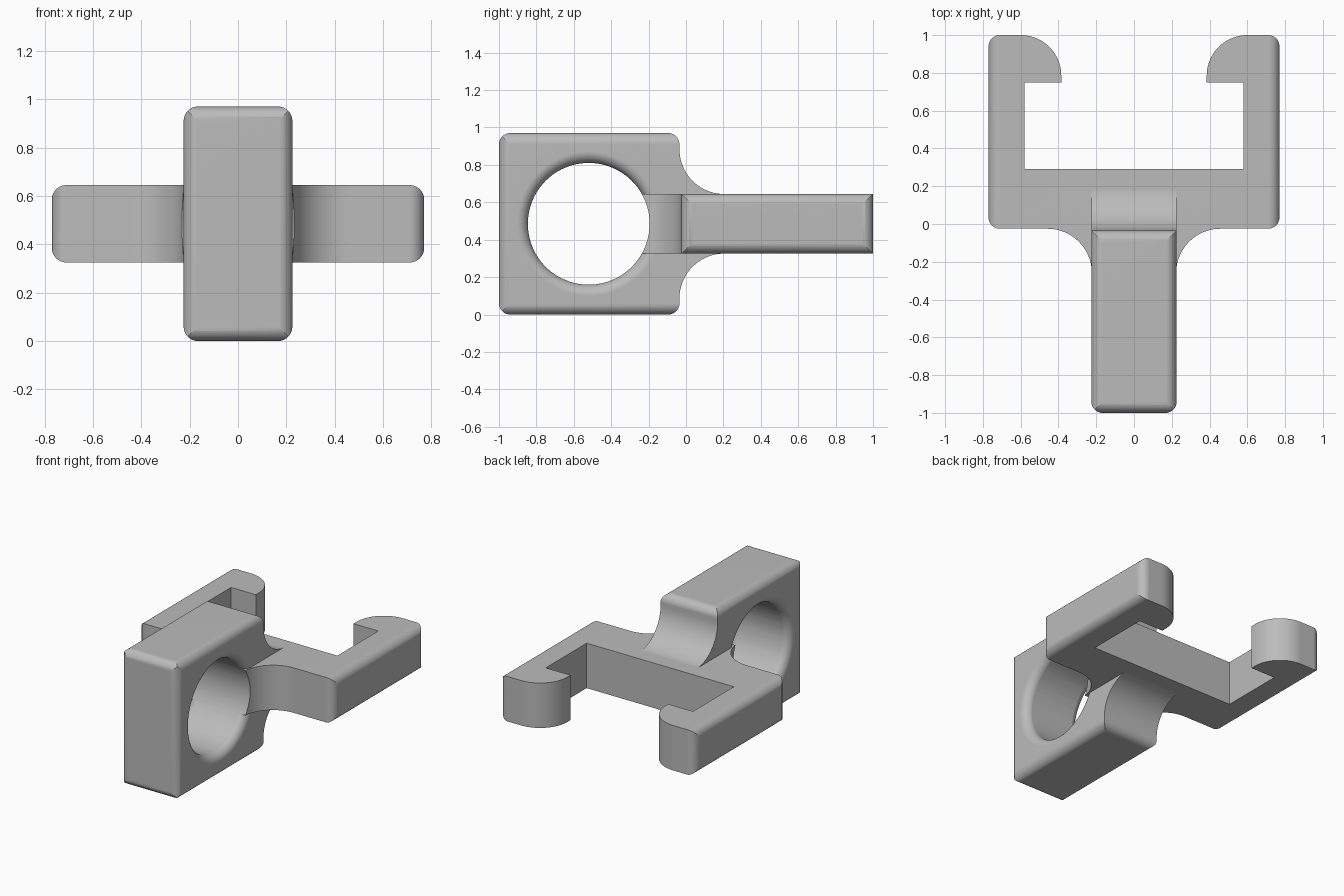
import bpy
import bmesh
from math import sin, cos, radians, pi
from mathutils import Matrix, Vector

cube = bpy.data.objects.get("Cube")
if cube:
    bpy.data.objects.remove(cube, do_unlink=True)

grey = bpy.data.materials.new("plain grey")
grey.use_nodes = True
colour = (0.5, 0.5, 0.5, 1)
grey.diffuse_color = colour
grey.node_tree.nodes["Principled BSDF"].inputs["Base Color"].default_value = colour

MID = 0.485      # height of the symmetry plane
EDGE = 0.06      # radius of the rounded edges
HOLE_Y = -0.52
HOLE_R = 0.325
STEPS = 10


def arc(cx, cy, r, start, end, n=STEPS):
    angles = [radians(start + (end - start) * i / n) for i in range(n + 1)]
    return [(cx + r * cos(a), cy + r * sin(a)) for a in angles]


def rounded_rect(w, h, cy, r):
    """Half width, half height, centre height, corner radius."""
    pts = []
    for sx, sy, a in ((1, 1, 0), (-1, 1, 90), (-1, -1, 180), (1, -1, 270)):
        pts += arc(sx * (w - r), cy + sy * (h - r), r, a, a + 90)
    return pts


def add_object(name, bm):
    bmesh.ops.recalc_face_normals(bm, faces=bm.faces)
    mesh = bpy.data.meshes.new(name)
    bm.to_mesh(mesh)
    bm.free()
    mesh.materials.append(grey)
    obj = bpy.data.objects.new(name, mesh)
    bpy.context.collection.objects.link(obj)
    return obj


def prism(name, pts, axis, lo, hi):
    """Extrude a flat outline along one axis."""
    bm = bmesh.new()
    verts = []
    for a, b in pts:
        co = [a, b]
        co.insert(axis, lo)
        verts.append(bm.verts.new(co))
    face = bm.faces.new(verts)
    ext = bmesh.ops.extrude_face_region(bm, geom=[face])
    shift = Vector((0, 0, 0))
    shift[axis] = hi - lo
    moved = [v for v in ext["geom"] if isinstance(v, bmesh.types.BMVert)]
    bmesh.ops.translate(bm, verts=moved, vec=shift)
    return add_object(name, bm)


def lathe_x(name, profile, n=96):
    """Revolve (x, radius) points about the axis of the hole."""
    bm = bmesh.new()
    rings = [[bm.verts.new((x, HOLE_Y + r * cos(2 * pi * i / n), MID + r * sin(2 * pi * i / n)))
              for i in range(n)] for x, r in profile]
    for a, b in zip(rings, rings[1:]):
        for i in range(n):
            j = (i + 1) % n
            bm.faces.new((a[i], a[j], b[j], b[i]))
    bm.faces.new(rings[0])
    bm.faces.new(rings[-1])
    return add_object(name, bm)


def boolean(obj, other, operation):
    mod = obj.modifiers.new("cut", "BOOLEAN")
    mod.operation = operation
    mod.solver = "EXACT"
    mod.object = other
    bpy.context.view_layer.objects.active = obj
    bpy.ops.object.modifier_apply(modifier=mod.name)
    bpy.data.objects.remove(other, do_unlink=True)


def flip(pts, about=0.0):
    """Mirror the second coordinate, reversing the order."""
    return [(a, 2 * about - b) for a, b in reversed(pts)]


# Ring block: side profile with rounded corners and curved roots into the fork
top = arc(-1 + EDGE, 0.97 - EDGE, EDGE, 180, 90) + arc(-0.035 - EDGE, 0.97 - EDGE, EDGE, 90, 0)
top += arc(0.205, 0.884, 0.24, 180, 270, 20)
block = prism("ring_block", top + flip(top, MID), 0, -0.3, 0.3)
boolean(block, prism("cutter", rounded_rect(0.225, 0.4855, MID, EDGE), 1, -1.5, 1), "INTERSECT")
plan = [(0.2255, 0.6), (-0.2255, 0.6)]
plan += arc(-0.2255 + EDGE, -1.0005 + EDGE, EDGE, 180, 270)
plan += arc(0.2255 - EDGE, -1.0005 + EDGE, EDGE, 270, 360)
boolean(block, prism("cutter", plan, 2, -0.5, 1.5), "INTERSECT")

# Rounded rims of the hole
rim = [(0.225 - EDGE + EDGE * sin(a), HOLE_R + EDGE - EDGE * cos(a))
       for a in [radians(90 * i / STEPS) for i in range(STEPS + 1)]]
half = [(0.225 - EDGE, HOLE_R - 0.02)] + rim + [(0.4, HOLE_R + EDGE)]
boolean(block, lathe_x("cutter", [(-x, r) for x, r in reversed(half)] + half), "DIFFERENCE")

# Fork: half outline from the stem round the arm to the hook, then mirrored
root = 0.235
right = [(0.223, -0.3)]
right += arc(0.223 + root, -0.025 - root, root, 180, 90, 20)
right += arc(0.77 - EDGE, -0.025 + EDGE, EDGE, 270, 360)
right += arc(0.77 - EDGE, 1 - EDGE, EDGE, 0, 90)
right += arc(0.6, 0.785, 0.215, 90, 180, 20)
right += [(0.385, 0.75), (0.58, 0.75), (0.58, 0.29)]
fork = prism("fork", right + [(-x, y) for x, y in reversed(right)], 2, 0.1, 0.9)
boolean(fork, prism("cutter", rounded_rect(0.7705, 0.16, MID, EDGE), 1, -1.5, 1.5), "INTERSECT")

# Join the parts and bore the hole through both
boolean(block, fork, "UNION")
boolean(block, lathe_x("cutter", [(-0.6, HOLE_R + 0.0005), (0.6, HOLE_R + 0.0005)]), "DIFFERENCE")
block.name = "forked_ring_clip"

# Smooth shading with crisp edges and flat faces kept flat
bpy.ops.object.select_all(action="DESELECT")
block.select_set(True)
bpy.context.view_layer.objects.active = block
bpy.ops.object.shade_smooth_by_angle(angle=radians(25))
normals = block.modifiers.new("flat faces", "WEIGHTED_NORMAL")
normals.keep_sharp = True
